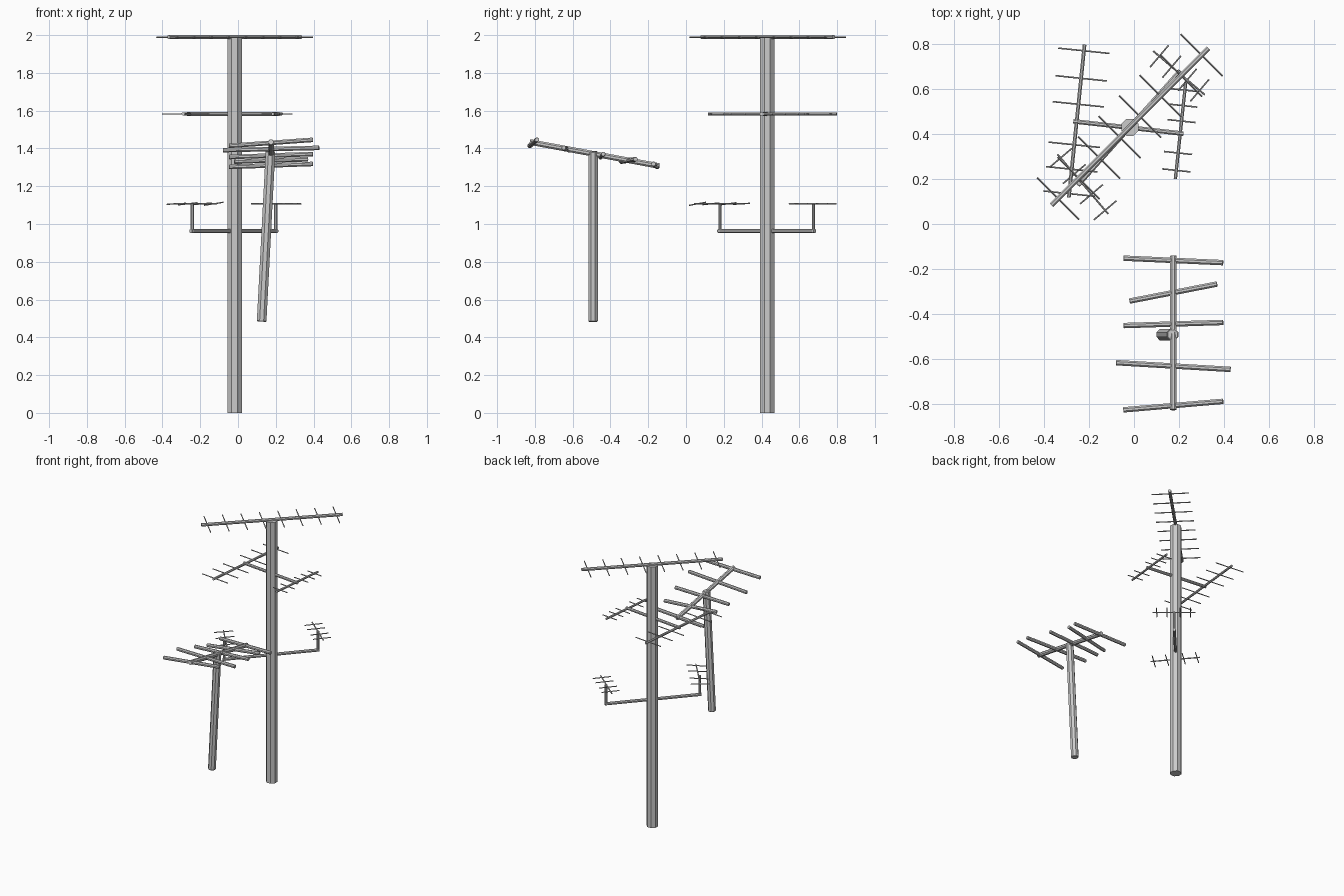
import bpy
import bmesh
from math import hypot, pi
from mathutils import Vector, Matrix

if "Cube" in bpy.data.objects:
    bpy.data.objects.remove(bpy.data.objects["Cube"])


def add_rod(bm, a, b, r, sides=6, bevel=0.0):
    """Closed prism between two points, optionally with chamfered end caps."""
    a, b = Vector(a), Vector(b)
    d = b - a
    rot = d.to_track_quat('Z', 'Y').to_matrix().to_4x4()
    m = Matrix.Translation((a + b) / 2) @ rot @ Matrix.Rotation(pi / sides, 4, 'Z')
    verts = bmesh.ops.create_cone(bm, cap_ends=True, segments=sides, radius1=r,
                                  radius2=r, depth=d.length, matrix=m)['verts']
    if bevel:
        axis = d.normalized()
        edges = {e for v in verts for e in v.link_edges
                 if abs((e.verts[0].co - e.verts[1].co).dot(axis)) < 1e-4}
        bmesh.ops.bevel(bm, geom=list(edges), offset=bevel, segments=1,
                        affect='EDGES', profile=0.5)


def make(name, rods):
    bm = bmesh.new()
    for rod in rods:
        add_rod(bm, *rod)
    me = bpy.data.meshes.new(name)
    bm.to_mesh(me)
    bm.free()
    ob = bpy.data.objects.new(name, me)
    bpy.context.collection.objects.link(ob)
    return ob


def yagi(name, a, b, r, ts, half, er, tilts=None):
    """Boom from a to b with perpendicular elements at fractions ts."""
    a, b = Vector(a), Vector(b)
    d = b - a
    side = Vector((d.y, -d.x, 0)) / hypot(d.x, d.y)
    make(name + "_boom", [(a, b, r, 8)])
    rods = []
    for i, t in enumerate(ts):
        c = a + d * t
        s = side * half + Vector((0, 0, tilts[i] if tilts else 0))
        rods.append((c - s, c + s, er, 6))
    make(name + "_elements", rods)


# Main mast
make("mast", [((-0.018, 0.43, 0), (-0.018, 0.43, 1.985), 0.041, 8)])

# Long top antenna
yagi("top_antenna", (-0.367, 0.083, 1.989), (0.332, 0.782, 1.989), 0.0115,
     [0.043 + 0.1305 * i for i in range(8)], 0.132, 0.004)

# Middle crossbar with a large and a small antenna
Z2 = 1.583
make("middle_crossbar", [((-0.27, 0.457, Z2), (0.22, 0.402, Z2), 0.011, 8)])
yagi("middle_left_antenna", (-0.29, 0.118, Z2), (-0.22, 0.798, Z2), 0.009,
     [0.025, 0.185, 0.345, 0.61, 0.78, 0.96], 0.115, 0.0035)
yagi("middle_right_antenna", (0.184, 0.20, Z2), (0.23, 0.63, Z2), 0.008,
     [0.09, 0.27, 0.60, 0.76, 0.92], 0.063, 0.0035)

# Lower crossbar with two risers
Z3 = 0.963
make("lower_crossbar", [((-0.25, 0.172, Z3), (0.206, 0.682, Z3), 0.011, 8)])
make("lower_risers", [((x, y, Z3 - 0.008), (x, y, 1.108), 0.0095, 8)
                      for x, y in ((-0.243, 0.18), (0.2, 0.675))])

# Small antennas on the risers
yagi("lower_left_antenna", (-0.34, 0.31, 1.107), (-0.115, 0.045, 1.107), 0.0045,
     [0.06, 0.33, 0.67, 0.94], 0.066, 0.0035, [-0.003, -0.006, -0.005, -0.008])
yagi("lower_right_antenna", (0.085, 0.77, 1.107), (0.315, 0.575, 1.107), 0.0045,
     [0.12, 0.36, 0.66, 0.9], 0.064, 0.0035)

# Leaning second pole
make("leaning_pole", [((0.125, -0.492, 0.483), (0.172, -0.492, 1.385), 0.0275, 8, 0.004)])

# Tilted boom with crooked thick elements
make("leaning_antenna_boom", [((0.175, -0.827, 1.434), (0.175, -0.142, 1.307), 0.016, 8, 0.002)])
crooked = [  # y, half length, y skew, z skew
    (-0.162, 0.222, -0.01, 0.008), (-0.305, 0.195, 0.038, 0.006),
    (-0.445, 0.222, 0.007, 0.008), (-0.632, 0.255, -0.015, 0.006),
    (-0.808, 0.222, 0.019, 0.016)]
rods = []
for y, h, sy, sz in crooked:
    c = Vector((0.175, y, 1.307 - (y + 0.145) * 0.185))
    s = Vector((h, sy, sz))
    rods.append((c - s, c + s, 0.013, 8, 0.002))
make("leaning_antenna_elements", rods)
